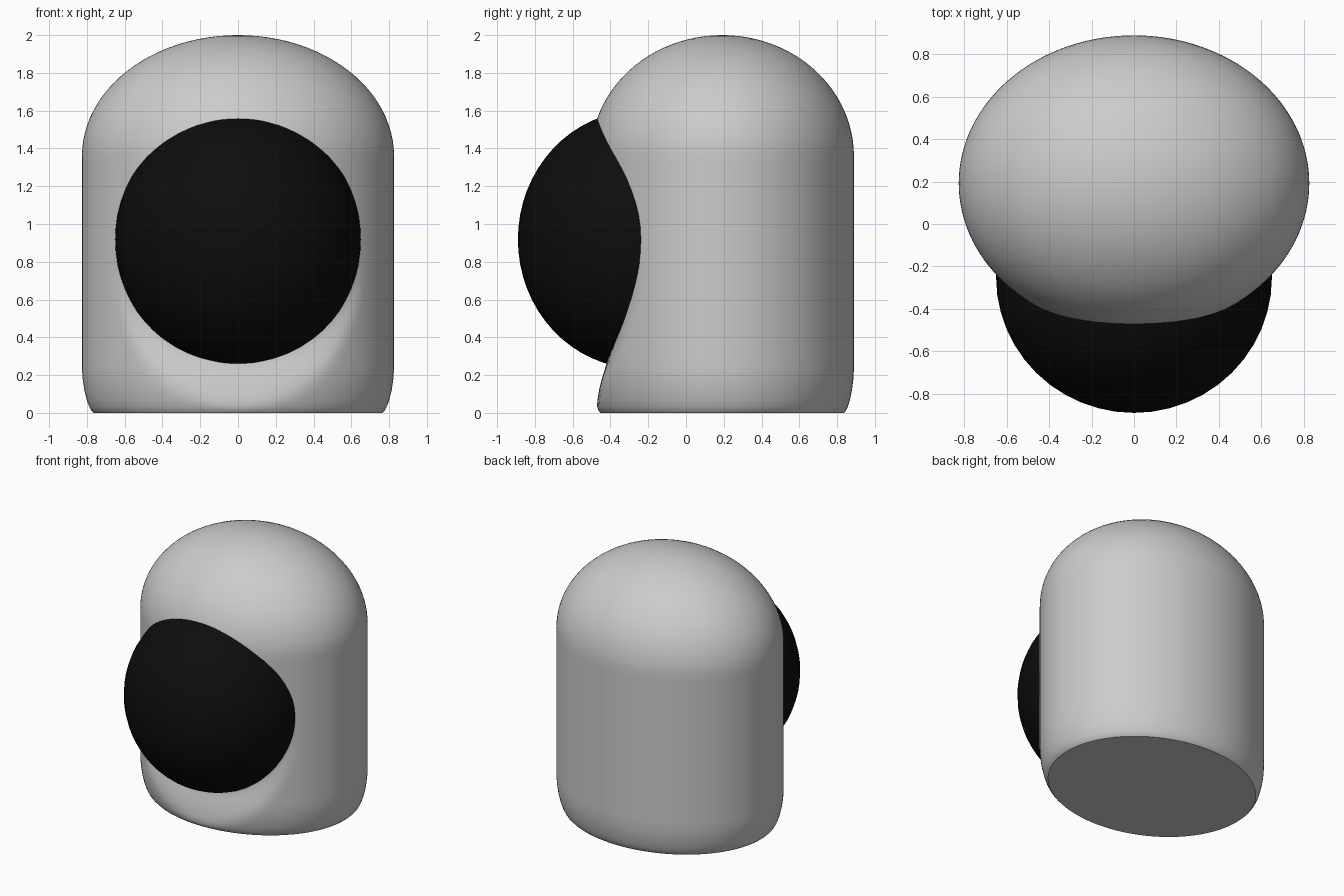
import bpy, bmesh, math

if "Cube" in bpy.data.objects:
    bpy.data.objects.remove(bpy.data.objects["Cube"])

CY, RX, RY = 0.192, 0.826, 0.697      # body ellipse
BALL_Z = 0.918


def scoop(x, y, z):
    """Push the front of the body back in a crescent below the ball."""
    dz = BALL_Z - z
    if y > 0.1 or dz <= 0:
        return y
    r = max(math.hypot(x, dz), 1e-4)
    d = dz / r
    width = 0.23 * d * d + 1e-4
    t = min(max((0.66 + width - r) / width, 0), 1)
    return y + 0.085 * t * d * d


# Body profile: (scale, height), rounded foot, straight wall, domed top
profile = [(0.925, 0.0), (0.94, 0.012), (0.955, 0.035), (0.97, 0.07),
           (0.985, 0.12), (0.995, 0.175), (1.0, 0.23)]
profile += [(1.0, 0.23 + 1.13 * i / 32) for i in range(1, 33)]
profile += [(math.cos(a), 1.36 + 0.64 * math.sin(a))
            for a in (math.pi / 2 * i / 24 for i in range(1, 24))]

# Body
N = 128
bm = bmesh.new()
rings = []
for s, z in profile:
    ring = []
    for i in range(N):
        a = 2 * math.pi * i / N
        x, y = RX * s * math.cos(a), CY + RY * s * math.sin(a)
        ring.append(bm.verts.new((x, scoop(x, y, z), z)))
    rings.append(ring)
for lo, hi in zip(rings, rings[1:]):
    for i in range(N):
        j = (i + 1) % N
        bm.faces.new((lo[i], lo[j], hi[j], hi[i]))
bm.faces.new(rings[0][::-1])
tip = bm.verts.new((0, CY, 2.0))
for i in range(N):
    bm.faces.new((rings[-1][i], rings[-1][(i + 1) % N], tip))
mesh = bpy.data.meshes.new("body")
bm.to_mesh(mesh)
bm.free()
body = bpy.data.objects.new("body", mesh)
bpy.context.collection.objects.link(body)
bpy.context.view_layer.objects.active = body
body.select_set(True)
bpy.ops.object.shade_smooth_by_angle(angle=math.radians(35))
body.select_set(False)

# Black ball set into the front
bpy.ops.mesh.primitive_uv_sphere_add(segments=48, ring_count=32, radius=1,
                                     location=(0, -0.25, BALL_Z))
ball = bpy.context.object
ball.name = "front_ball"
ball.scale = (0.65, 0.64, 0.682)
bpy.ops.object.transform_apply(location=False, rotation=False, scale=True)
bpy.ops.object.shade_smooth_by_angle(angle=math.radians(35))
black = bpy.data.materials.new("black")
black.diffuse_color = (0.004, 0.004, 0.004, 1)
black.use_nodes = True
black.node_tree.nodes["Principled BSDF"].inputs["Base Color"].default_value = black.diffuse_color
ball.data.materials.append(black)
